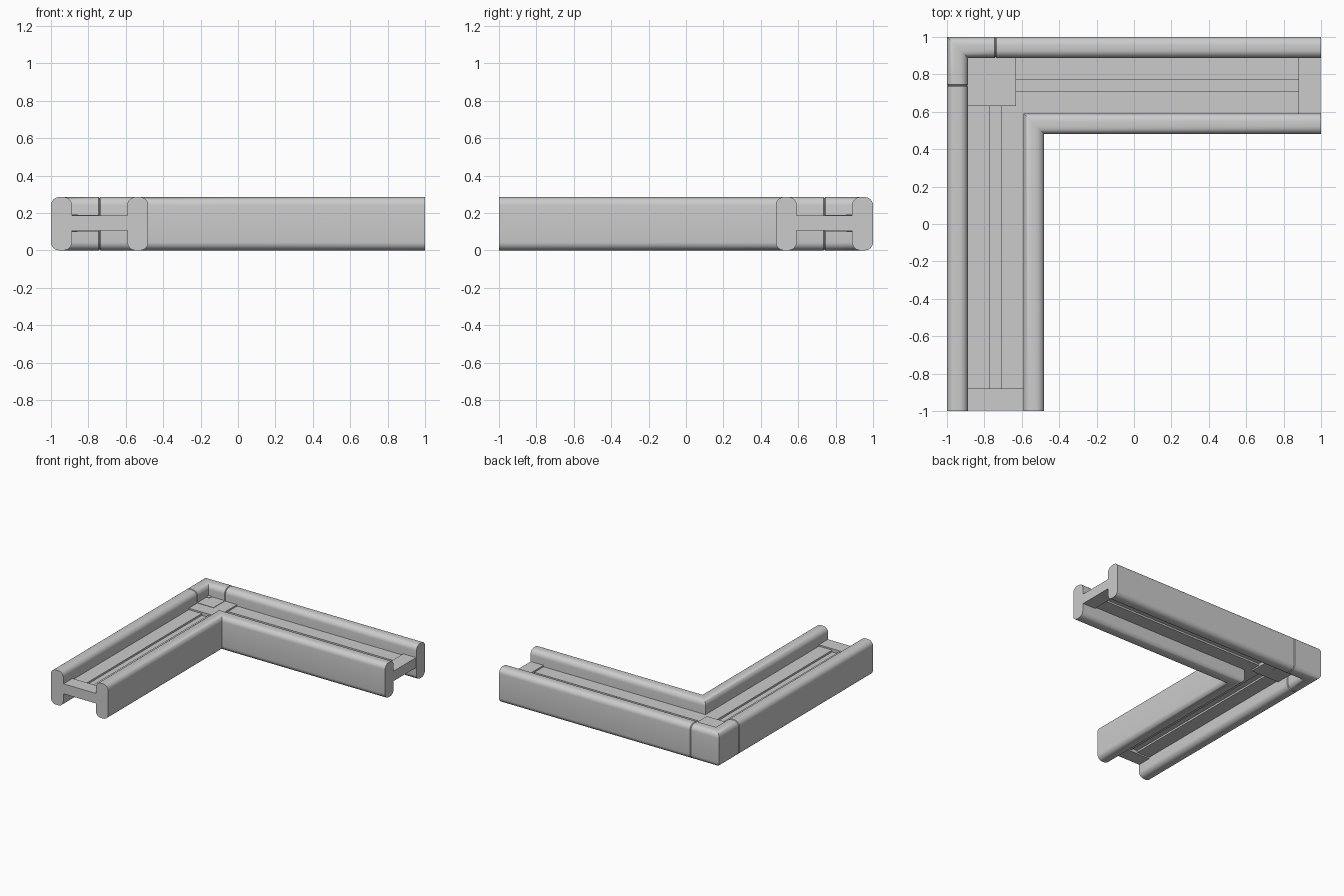
import bpy
import bmesh
import math
from mathutils import Vector

cube = bpy.data.objects.get("Cube")
if cube:
    bpy.data.objects.remove(cube)

grey = bpy.data.materials.new("plain_grey")
grey.use_nodes = True
grey.diffuse_color = (0.6, 0.6, 0.6, 1)
grey.node_tree.nodes["Principled BSDF"].inputs["Base Color"].default_value = (0.6, 0.6, 0.6, 1)

HEIGHT = 0.285
HALF_WALL = 0.056
RADIUS = 0.044
OUTER, INNER = 0.944, 0.536      # wall centre lines
SEAM = 0.74                      # where the corner cap meets the arms


def finish(name, bm):
    bmesh.ops.recalc_face_normals(bm, faces=bm.faces)
    mesh = bpy.data.meshes.new(name)
    bm.to_mesh(mesh)
    bm.free()
    mesh.materials.append(grey)
    obj = bpy.data.objects.new(name, mesh)
    bpy.context.collection.objects.link(obj)
    bpy.ops.object.select_all(action='DESELECT')
    obj.select_set(True)
    bpy.context.view_layer.objects.active = obj
    bpy.ops.object.shade_smooth_by_angle(angle=math.radians(35))
    return obj


def wall_profile(inset=0):
    """Upright rounded rectangle as (sideways, height) pairs."""
    pts = []
    steps = 6
    for q, (sx, sz) in enumerate([(1, 1), (-1, 1), (-1, -1), (1, -1)]):
        for i in range(steps + 1):
            a = math.pi / 2 * (q + i / steps)
            u = sx * (HALF_WALL - RADIUS) + (RADIUS - inset) * math.cos(a)
            z = sz * (HEIGHT / 2 - RADIUS) + (RADIUS - inset) * math.sin(a)
            pts.append((u, HEIGHT / 2 + z))
    return pts


def sweep_wall(name, path, seam_start=False, seam_end=False):
    """Sweep the wall profile on the ground plan, mitred at bends."""
    path = [Vector(p) for p in path]
    dirs = [(b - a).normalized() for a, b in zip(path, path[1:])]
    groove = 0.005
    rings = []
    for i, p in enumerate(path):
        d0, d1 = dirs[max(i - 1, 0)], dirs[min(i, len(dirs) - 1)]
        n0, n1 = Vector((d0.y, -d0.x)), Vector((d1.y, -d1.x))
        side = (n0 + n1) / (1 + n0.dot(n1))
        if i == 0 and seam_start:
            rings += [(p, side, groove), (p + d1 * groove, side, 0)]
        elif i == len(path) - 1 and seam_end:
            rings += [(p - d0 * groove, side, 0), (p, side, groove)]
        else:
            rings.append((p, side, 0))
    bm = bmesh.new()
    loops = []
    for p, side, inset in rings:
        loops.append([bm.verts.new((p.x + side.x * u, p.y + side.y * u, z))
                      for u, z in wall_profile(inset)])
    for a, b in zip(loops, loops[1:]):
        for i in range(len(a)):
            j = (i + 1) % len(a)
            bm.faces.new((a[i], a[j], b[j], b[i]))
    bm.faces.new(loops[0])
    bm.faces.new(loops[-1])
    return finish(name, bm)


def block(name, x, y, z):
    bm = bmesh.new()
    bmesh.ops.create_cube(bm, size=1)
    for v in bm.verts:
        v.co = [lo + (c + 0.5) * (hi - lo) for c, (lo, hi) in zip(v.co, (x, y, z))]
    return finish(name, bm)


def swap(p):
    """Reflect a plan point from the front arm to the side arm."""
    return (-p[1], -p[0])


# Inner wall and the mitred corner cap of the outer wall
sweep_wall("inner_wall", [(-INNER, -1), (-INNER, INNER), (1, INNER)])
sweep_wall("corner_cap", [(-OUTER, SEAM), (-OUTER, OUTER), (-SEAM, OUTER)], True, True)

# Two matching arms
for arm in ("front", "side"):
    def place(p):
        return p if arm == "front" else swap(p)

    def arm_block(name, x, y, z):
        a, b = place((x[0], y[0])), place((x[1], y[1]))
        block(f"{arm}_{name}", sorted((a[0], b[0])), sorted((a[1], b[1])), z)

    sweep_wall(f"{arm}_outer_wall", [place((-OUTER, -1)), place((-OUTER, SEAM))], False, True)
    arm_block("end_bar", (-0.892, -0.588), (-0.997, -0.88), (0.105, 0.187))
    arm_block("outer_slat", (-0.892, -0.77), (-0.88, 0.63), (0.117, 0.175))
    arm_block("inner_slat", (-0.712, -0.588), (-0.88, 0.63), (0.117, 0.175))
    arm_block("groove_floor", (-0.77, -0.712), (-0.88, 0.63), (0.132, 0.16))

# Corner floor plates
block("corner_plate", (-0.892, -0.63), (0.63, 0.892), (0.105, 0.187))
block("cap_floor", (-0.892, -SEAM), (SEAM, 0.892), (0.102, 0.19))
block("corner_peg", (-0.892, -0.858), (0.858, 0.892), (0.098, 0.194))
